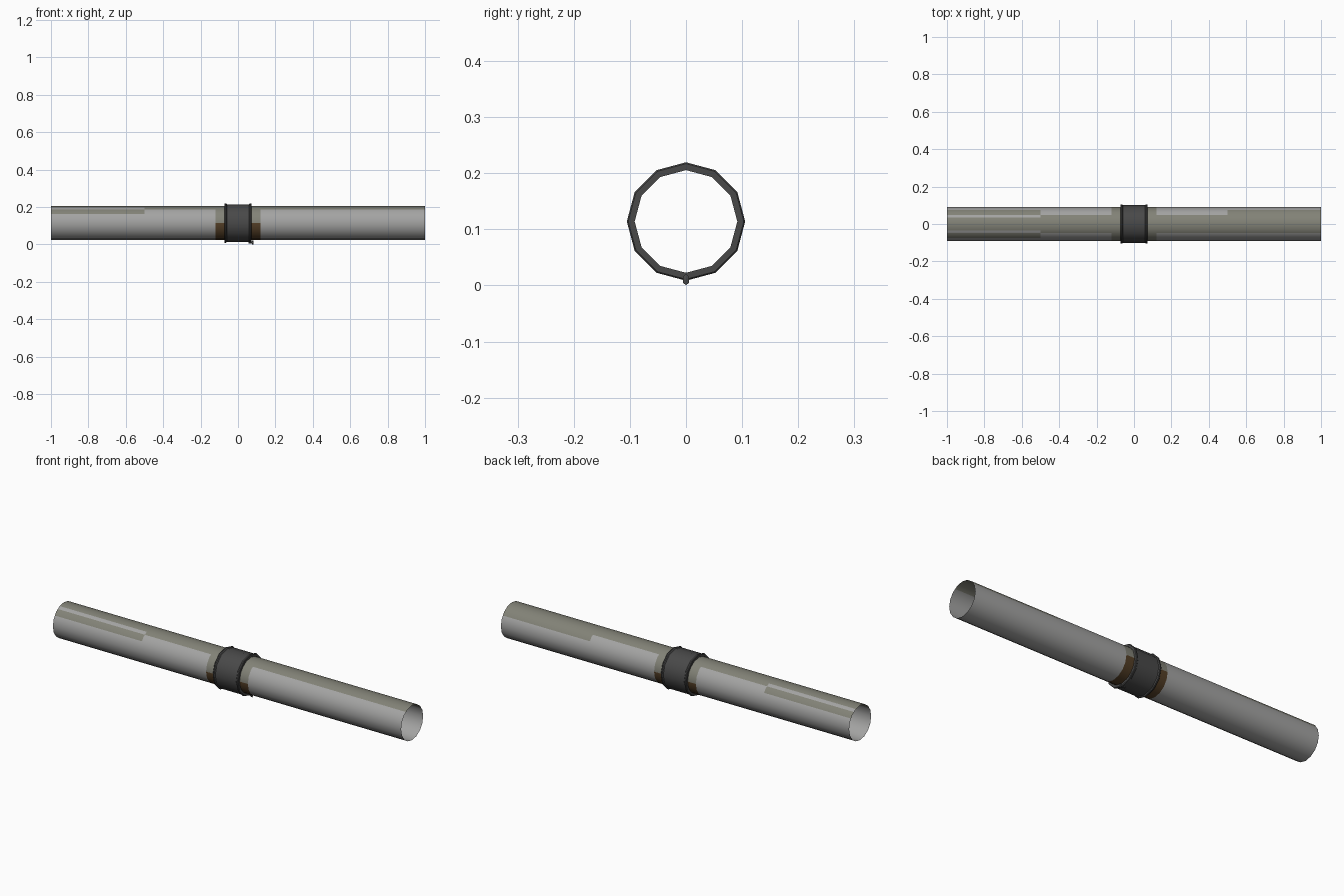
import bpy, bmesh, math

if "Cube" in bpy.data.objects:
    bpy.data.objects.remove(bpy.data.objects["Cube"])

CZ = 0.114          # height of the pipe axis
R = 0.0905          # pipe radius


def material(name, rgb):
    m = bpy.data.materials.new(name)
    m.diffuse_color = (*rgb, 1)
    m.use_nodes = True
    m.node_tree.nodes["Principled BSDF"].inputs["Base Color"].default_value = m.diffuse_color
    return m


GREY = material("pipe_grey", (0.37, 0.37, 0.365))
OLIVE = material("weathered_olive", (0.225, 0.225, 0.185))
BROWN = material("rust_brown", (0.09, 0.05, 0.02))
DARK = material("dark_rubber", (0.066, 0.066, 0.066))


def finish(name, bm, mats, angle=30):
    me = bpy.data.meshes.new(name)
    bm.to_mesh(me)
    bm.free()
    ob = bpy.data.objects.new(name, me)
    bpy.context.collection.objects.link(ob)
    for m in mats:
        me.materials.append(m)
    bpy.ops.object.select_all(action='DESELECT')
    ob.select_set(True)
    bpy.context.view_layer.objects.active = ob
    bpy.ops.object.shade_smooth_by_angle(angle=math.radians(angle))
    return ob


def lathe(profile, angles, radius_at=lambda a: 1, center_z=CZ, closed=False):
    """Revolve (x, r) points around the x axis; angle 0 points up."""
    bm = bmesh.new()
    rings = [[bm.verts.new((x, r * radius_at(a) * math.sin(a),
                            center_z + r * radius_at(a) * math.cos(a)))
              for a in angles] for x, r in profile]
    n = len(angles)
    pairs = list(zip(rings, rings[1:]))
    if closed:
        pairs.append((rings[-1], rings[0]))
    for A, B in pairs:
        for i in range(n):
            j = (i + 1) % n
            bm.faces.new((A[i], B[i], B[j], A[j]))
    bmesh.ops.recalc_face_normals(bm, faces=bm.faces)
    return bm


# Open pipe: sixteen sides, each split in two so stains follow face borders
STEP = math.tau / 32
pipe_angles = [i * STEP for i in range(32)]
chord = math.cos(STEP)


def pipe_radius(a):
    return chord if round(a / STEP) % 2 else 1


def pipe_colour(x, y, z):
    ang = abs(math.degrees(math.atan2(y, z)))   # angle away from the top
    if abs(x) < 0.12:                           # rusted joint
        return 1 if ang < 90 else 2
    if x < -0.5:                                # streaked end
        return 1 if ang < 22.5 or 33.75 < ang < 56.25 else 0
    if x > 0.5 and y > 0:                       # wide stain on the back
        return 1 if ang < 56.25 else 0
    return 1 if ang < 33.75 else 0


bm = lathe([(x, R) for x in (-1, -0.5, -0.12, 0.12, 0.5, 1)],
           pipe_angles, pipe_radius)
for f in bm.faces:
    c = f.calc_center_median()
    f.material_index = pipe_colour(c.x, c.y, c.z - CZ)
    # keep single walls facing outwards
    if f.normal.y * c.y + f.normal.z * (c.z - CZ) < 0:
        f.normal_flip()
finish("pipe", bm, [GREY, OLIVE, BROWN])

# Coupling sleeve: twelve sides with a raised bead at each end
half = [(0.073, 0.0915), (0.073, 0.103), (0.070, 0.1055),
        (0.064, 0.1055), (0.060, 0.101)]
profile = half + [(-x, r) for x, r in reversed(half)]
dodeca = [i * math.tau / 12 for i in range(12)]
finish("coupling_sleeve", lathe(profile, dodeca, closed=True), [DARK], 35)

# Clamp screw below the sleeve
screw = [(0.055, 0.0005), (0.055, 0.006), (0.076, 0.006),
         (0.076, 0.0105), (0.082, 0.0105), (0.084, 0.0005)]
bm = lathe(screw, [i * math.tau / 6 for i in range(6)], center_z=0.0105)
for v in bm.verts:
    v.co.y *= 0.6
finish("clamp_screw", bm, [DARK])
